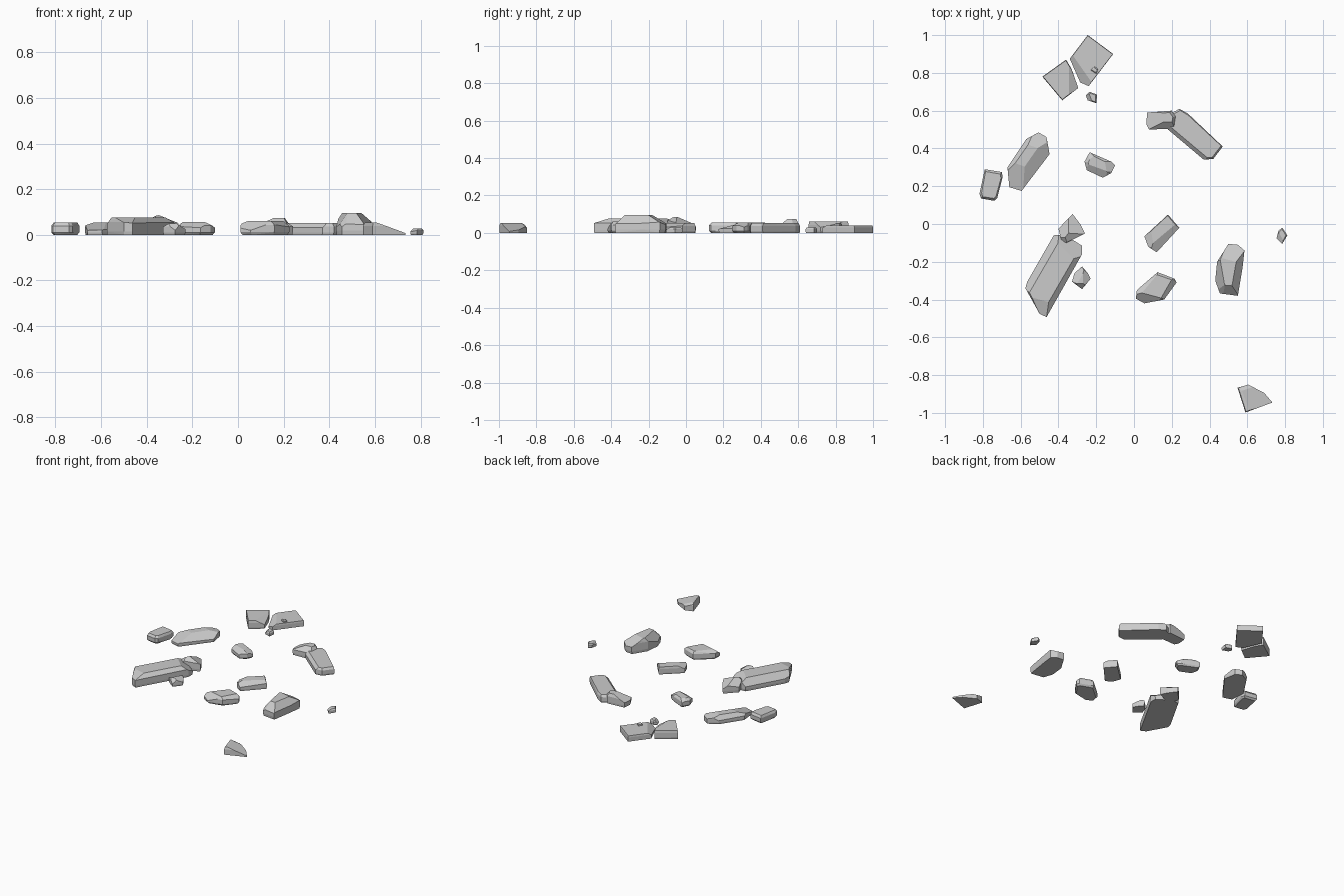
import bpy, bmesh, math
from mathutils import Vector


def stone(name, outline, height, chips=(), inset=0.008, foot=0.003, base=0.0):
    """Flat-bottomed faceted stone: bevelled prism, then chipped by slanted cuts.
    Each chip is (direction in degrees, run across the top, drop down the side)."""
    pts = [Vector((x, y)) for x, y in outline]
    mid = sum(pts, Vector((0, 0))) / len(pts)
    bm = bmesh.new()
    rings = ((foot, 0), (0, height * 0.2), (0, height * 0.72), (inset, height))
    for shrink, z in rings:
        for p in pts:
            q = p + (mid - p).normalized() * shrink
            bm.verts.new((q.x, q.y, base + z))
    bmesh.ops.convex_hull(bm, input=bm.verts[:])
    for deg, run, drop in chips:
        a = math.radians(deg)
        d = Vector((math.cos(a), math.sin(a)))
        reach = max(p.dot(d) for p in pts)
        hit = d * (reach - run)
        bmesh.ops.bisect_plane(bm, geom=bm.verts[:] + bm.edges[:] + bm.faces[:],
                               plane_co=(hit.x, hit.y, base + height),
                               plane_no=(d.x * drop, d.y * drop, run), clear_outer=True)
        bmesh.ops.holes_fill(bm, edges=[e for e in bm.edges if e.is_boundary])
    bmesh.ops.dissolve_limit(bm, angle_limit=0.02, verts=bm.verts[:], edges=bm.edges[:])
    bmesh.ops.recalc_face_normals(bm, faces=bm.faces[:])
    mesh = bpy.data.meshes.new(name)
    bm.to_mesh(mesh)
    bm.free()
    obj = bpy.data.objects.new(name, mesh)
    bpy.context.collection.objects.link(obj)
    return obj


# Back left slabs with their pebbles
stone("back_slab_left", [(-.485, .78), (-.36, .87), (-.33, .82), (-.295, .72), (-.38, .655)],
      .06, [(0, .05, .03)], inset=.004)
stone("back_slab_right", [(-.245, 1), (-.11, .9), (-.24, .73), (-.285, .75), (-.34, .875)],
      .04, [(215, .05, .03)], inset=.003, foot=0)
stone("pebble_on_slab", [(-.23, .815), (-.21, .835), (-.19, .82), (-.2, .795)], .016, base=.036)
stone("back_pebble", [(-.255, .68), (-.235, .7), (-.195, .685), (-.2, .64), (-.245, .655)],
      .03, [(200, .02, .02)])

# Back right pair
stone("back_right_block", [(.07, .59), (.2, .6), (.22, .57), (.21, .505), (.08, .5), (.065, .53)],
      .073, [(180, .09, .04), (270, .04, .035)], inset=.015)
stone("back_right_slab", [(.24, .61), (.285, .585), (.47, .41), (.42, .345), (.37, .34), (.18, .5), (.205, .59)],
      .052, [(230, .02, .02)], inset=.01)

# Left stones
stone("left_long_stone", [(-.505, .485), (-.463, .46), (-.447, .37), (-.595, .175), (-.66, .195),
                          (-.67, .3), (-.57, .45)],
      .055, [(250, .13, .035), (325, .07, .035), (70, .08, .02), (145, .025, .03)])
stone("left_small_block", [(-.79, .29), (-.7, .275), (-.695, .25), (-.725, .135), (-.74, .123),
                           (-.81, .135), (-.818, .16)], .055, inset=.013, foot=.012)
stone("centre_small_stone", [(-.235, .38), (-.12, .33), (-.1, .31), (-.12, .27), (-.165, .245),
                             (-.25, .285), (-.262, .33)],
      .056, [(250, .04, .025), (10, .05, .025), (130, .03, .02)], inset=.02, foot=.012)

# Large front left stone and its companions
stone("large_stone", [(-.425, -.06), (-.37, -.055), (-.275, -.115), (-.275, -.16), (-.463, -.493),
                      (-.5, -.475), (-.575, -.34), (-.565, -.305)],
      .077, [(45, .08, .05), (150, .04, .045), (255, .08, .025), (330, .03, .025)])
stone("leaning_stone", [(-.325, .053), (-.285, 0), (-.26, -.05), (-.36, -.1), (-.385, -.085), (-.4, -.025)],
      .088, [(45, .09, .055), (150, .06, .05), (310, .06, .035), (230, .03, .03)])
stone("front_left_pebble", [(-.275, -.225), (-.245, -.26), (-.23, -.29), (-.275, -.345), (-.328, -.305),
                            (-.315, -.26)],
      .05, [(0, .04, .025), (150, .04, .02), (270, .03, .03)])

# Centre right stones
stone("centre_block", [(.18, .05), (.24, -.02), (.12, -.15), (.075, -.12), (.055, -.065)],
      .052, [(310, .05, .025), (190, .04, .02)], inset=.006)
stone("front_centre_stone", [(.125, -.255), (.215, -.29), (.225, -.31), (.16, -.4), (.055, -.42),
                             (.01, -.395), (.015, -.35)],
      .06, [(255, .05, .04), (330, .03, .025), (140, .03, .02)], inset=.014, foot=.01)
stone("right_tall_stone", [(.5, -.105), (.55, -.11), (.585, -.14), (.575, -.23), (.55, -.38), (.455, -.368),
                           (.43, -.3), (.44, -.2)],
      .095, [(190, .045, .06), (75, .09, .05), (350, .04, .045), (265, .05, .05), (225, .05, .06)])
stone("right_pebble", [(.785, -.02), (.812, -.06), (.785, -.105), (.755, -.075), (.765, -.035)],
      .028, [(210, .025, .015)])

# Lone wedge at the front
stone("front_wedge", [(.548, -.867), (.605, -.85), (.635, -.868), (.69, -.895), (.733, -.945), (.59, -.998)],
      .053, [(20, .13, .045), (75, .04, .025)], inset=.006, foot=0)
